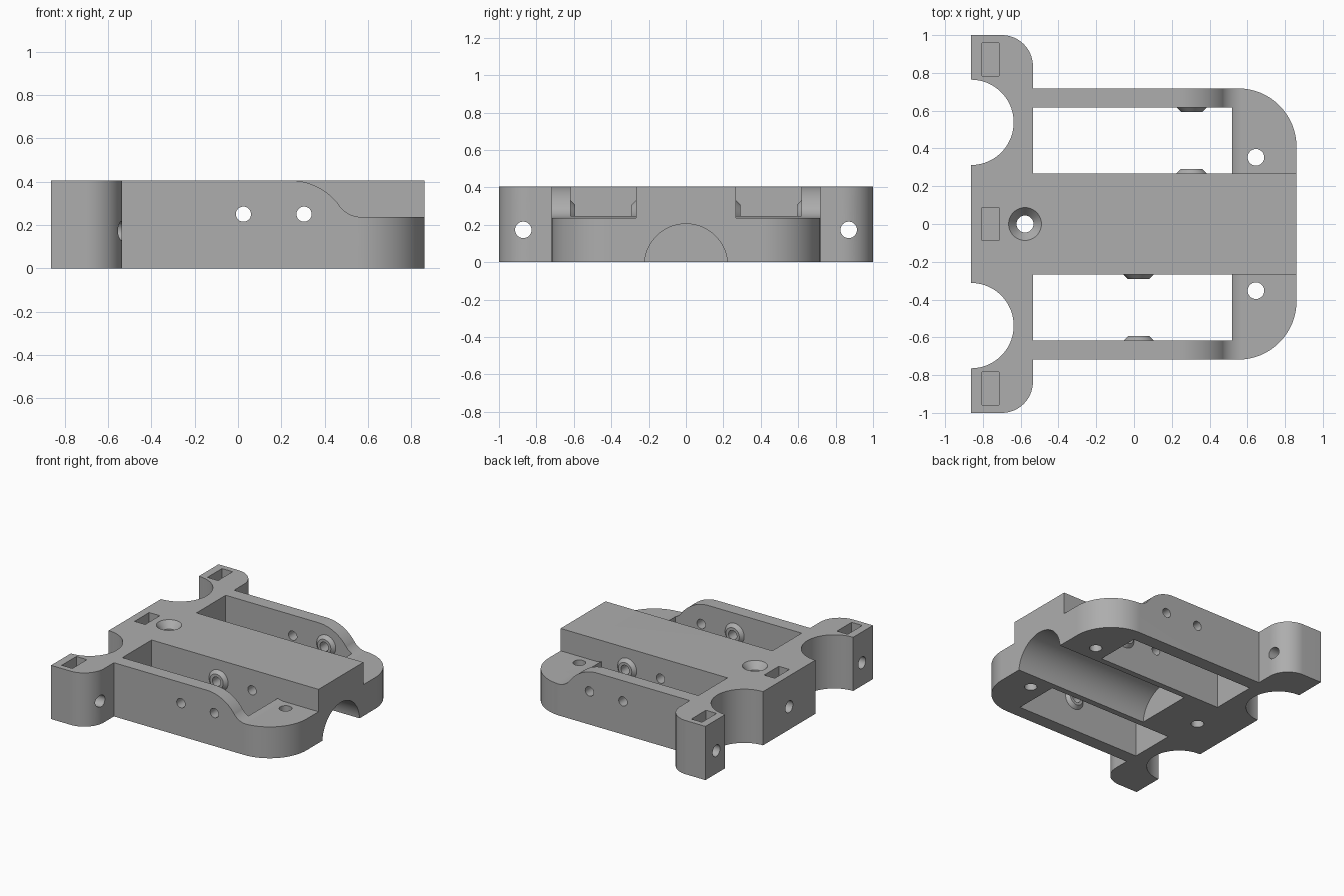
import bpy, bmesh
from math import pi, sin, cos, radians
from mathutils import Matrix, Vector

if "Cube" in bpy.data.objects:
    bpy.data.objects.remove(bpy.data.objects["Cube"], do_unlink=True)

H = 0.406                      # overall height
BACK, BAR, TIP = -0.863, -0.535, 0.861
IN, OUT, WALL = 0.268, 0.617, 0.718

grey = bpy.data.materials.new("plain grey")
grey.use_nodes = True
grey.diffuse_color = (0.42, 0.42, 0.42, 1)
grey.node_tree.nodes["Principled BSDF"].inputs["Base Color"].default_value = grey.diffuse_color


def arc(cx, cy, r, a0, a1, n=20):
    steps = [radians(a0 + (a1 - a0) * i / n) for i in range(n + 1)]
    return [(cx + r * cos(a), cy + r * sin(a)) for a in steps]


def finish(bm, name):
    bmesh.ops.recalc_face_normals(bm, faces=bm.faces[:])
    mesh = bpy.data.meshes.new(name)
    bm.to_mesh(mesh)
    bm.free()
    obj = bpy.data.objects.new(name, mesh)
    bpy.context.collection.objects.link(obj)
    mesh.materials.append(grey)
    return obj


def prism(name, points, offset):
    bm = bmesh.new()
    face = bm.faces.new([bm.verts.new(p) for p in points])
    out = bmesh.ops.extrude_face_region(bm, geom=[face])["geom"]
    bmesh.ops.translate(bm, vec=offset, verts=[v for v in out if isinstance(v, bmesh.types.BMVert)])
    return finish(bm, name)


def box(name, x0, x1, y0, y1, z0, z1):
    return prism(name, [(x0, y0, z0), (x1, y0, z0), (x1, y1, z0), (x0, y1, z0)], (0, 0, z1 - z0))


def rod(name, start, end, r1, r2=None, n=48):
    a, b = Vector(start), Vector(end)
    bm = bmesh.new()
    turn = (b - a).to_track_quat("Z", "Y").to_matrix().to_4x4()
    bmesh.ops.create_cone(bm, cap_ends=True, segments=n, radius1=r1, radius2=r2 or r1,
                          depth=(b - a).length, matrix=Matrix.Translation((a + b) / 2) @ turn)
    return finish(bm, name)


def combine(tool, operation="DIFFERENCE"):
    mod = frame.modifiers.new("boolean", "BOOLEAN")
    mod.operation, mod.solver, mod.object = operation, "EXACT", tool
    bpy.context.view_layer.objects.active = frame
    bpy.ops.object.modifier_apply(modifier=mod.name)
    bpy.data.objects.remove(tool, do_unlink=True)


# Plan outline: mirrored half with crossbar, side wall and rounded nose
half = [(BACK, 0.312)]
half += arc(BACK, 0.538, 0.226, -90, 90, 36)[1:]
half += [(BACK, 1.0)]
half += arc(BAR - 0.165, 0.835, 0.165, 90, 0)
half += [(BAR, WALL)]
half += arc(TIP - 0.31, WALL - 0.31, 0.31, 90, 0, 28)
outline = half + [(x, -y) for x, y in reversed(half)]
frame = prism("bracket_frame", [(x, y, 0) for x, y in outline], (0, 0, H))

# S-shaped drop from wall height to the nose shelf
SHELF, START, ANGLE = 0.237, 0.24, 54.2
drop = arc(START, H - 0.283, 0.283, 90, 90 - ANGLE)
drop += arc(START + 0.33, SHELF + 0.125, 0.125, 270 - ANGLE, 270)[1:]
drop += [(1, SHELF), (1, 0.6), (START, 0.6)]

for s in (-1, 1):
    y0, y1 = sorted((s * IN, s * 0.9))
    combine(prism("shelf_cutter", [(x, y0, z) for x, z in drop], (0, y1 - y0, 0)))
    p0, p1 = sorted((s * IN, s * OUT))
    combine(box("window_cutter", BAR, 0.52, p0, p1, -0.1, 0.6))
    # Tapered bosses facing each other across the window
    bx = 0.025 if s < 0 else 0.305
    for wall, d in ((IN, s), (OUT, -s)):
        y = s * wall
        combine(rod("boss", (bx, y - d * 0.01, 0.25), (bx, y + d * 0.024, 0.25), 0.09, 0.056), "UNION")
    combine(rod("shelf_hole", (0.645, s * 0.353, -0.1), (0.645, s * 0.353, 0.6), 0.044))

# Half-round channel under the spine
combine(rod("channel_cutter", (-0.27, 0, -0.018), (1, 0, -0.018), 0.223, n=96))

# Cross holes through both walls and the spine
for x in (0.025, 0.305):
    combine(rod("cross_hole", (x, -1, 0.25), (x, 1, 0.25), 0.035))

# Crossbar bolt holes with nut slots
for y, end in ((-0.87, 0), (0, -0.62), (0.87, 0)):
    combine(rod("bolt_hole", (-1, y, 0.173), (end, y, 0.173), 0.044))
    combine(box("nut_slot", -0.804, -0.715, y - 0.087, y + 0.087, 0.085, 0.6))

# Countersunk vertical hole
combine(rod("screw_hole", (-0.577, 0, -0.1), (-0.577, 0, 0.6), 0.045))
combine(rod("countersink", (-0.577, 0, H - 0.052), (-0.577, 0, H + 0.01), 0.045, 0.095))

bpy.ops.object.select_all(action="DESELECT")
frame.select_set(True)
bpy.context.view_layer.objects.active = frame
bpy.ops.object.shade_smooth_by_angle(angle=radians(25))
